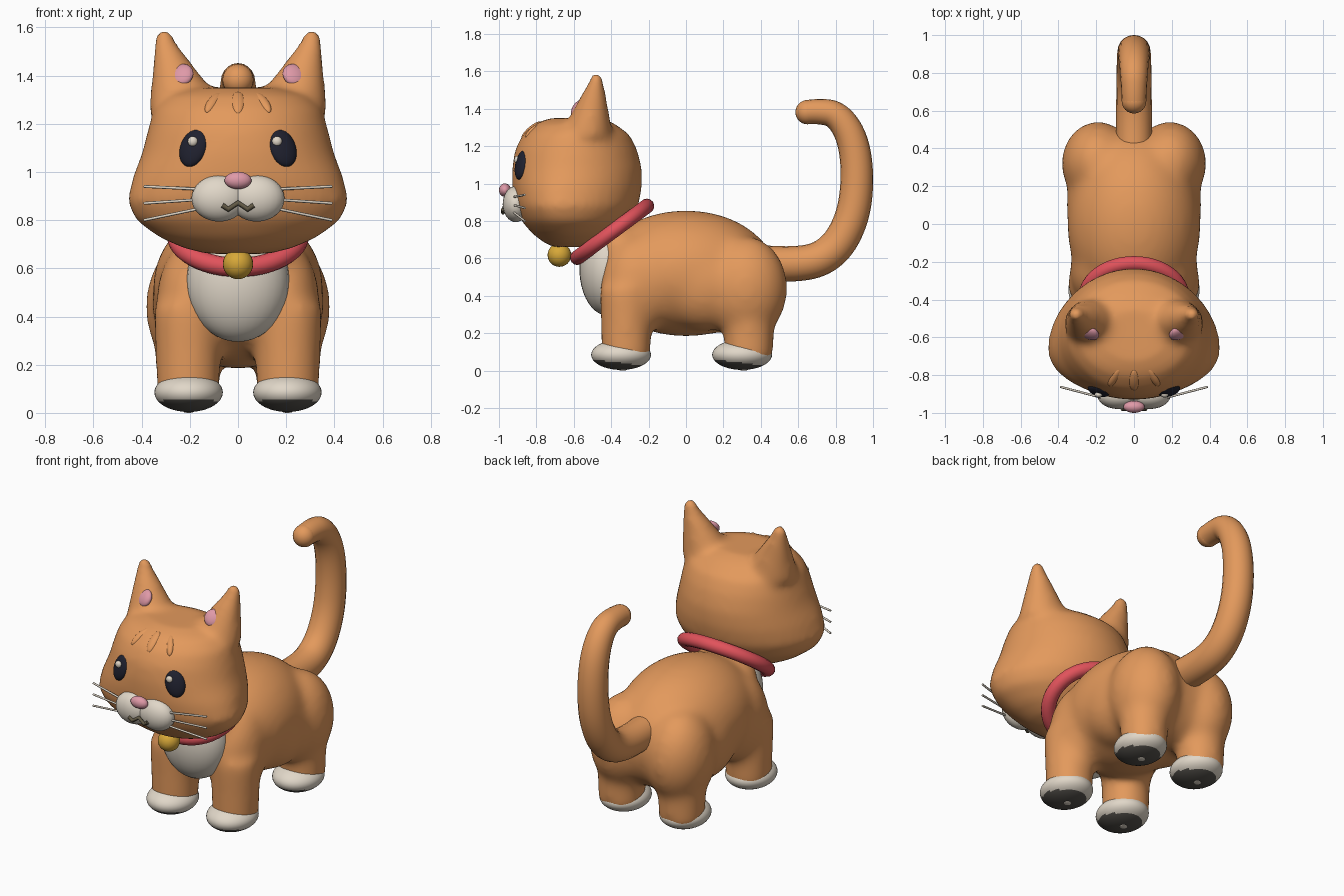
import bpy, bmesh, math
from mathutils import Matrix, Vector, Euler

if "Cube" in bpy.data.objects:
    bpy.data.objects.remove(bpy.data.objects["Cube"])


def material(name, r, g, b):
    m = bpy.data.materials.new(name)
    m.use_nodes = True
    m.diffuse_color = (r, g, b, 1)
    m.node_tree.nodes["Principled BSDF"].inputs["Base Color"].default_value = (r, g, b, 1)
    return m


ORANGE = material("orange fur", 0.77, 0.32, 0.107)
CREAM = material("cream fur", 0.75, 0.68, 0.58)
PINK = material("pink skin", 0.74, 0.32, 0.39)
RED = material("red collar", 0.75, 0.085, 0.105)
GOLD = material("gold bell", 0.68, 0.39, 0.04)
NAVY = material("dark eye", 0.014, 0.015, 0.028)
SOLE = material("dark sole", 0.09, 0.083, 0.072)
OLIVE = material("mouth line", 0.12, 0.10, 0.06)


def finish(name, bm, *mats):
    bmesh.ops.recalc_face_normals(bm, faces=bm.faces)
    for f in bm.faces:
        f.smooth = True
    mesh = bpy.data.meshes.new(name)
    bm.to_mesh(mesh)
    bm.free()
    for m in mats:
        mesh.materials.append(m)
    ob = bpy.data.objects.new(name, mesh)
    bpy.context.collection.objects.link(ob)
    return ob


def add_ball(bm, loc, radii, rot=(0, 0, 0), seg=24):
    angles = Euler([math.radians(a) for a in rot])
    bmesh.ops.create_uvsphere(bm, u_segments=seg, v_segments=seg * 2 // 3, radius=1,
                              matrix=Matrix.LocRotScale(Vector(loc), angles, Vector(radii)))


def ball(name, mat, loc, radii, rot=(0, 0, 0), seg=24):
    bm = bmesh.new()
    add_ball(bm, loc, radii, rot, seg)
    return finish(name, bm, mat)


def add_loft(bm, sections, seg=40):
    """Closed stack of egg-shaped rings: (centre, x radius, front radius, back radius)."""
    rings = []
    for c, rx, front, back in sections:
        rings.append([bm.verts.new((c[0] + rx * math.cos(a),
                                    c[1] + (back if math.sin(a) > 0 else front) * math.sin(a), c[2]))
                      for a in (math.tau * i / seg for i in range(seg))])
    for lo, hi in zip(rings, rings[1:]):
        for i in range(seg):
            j = (i + 1) % seg
            bm.faces.new((lo[i], lo[j], hi[j], hi[i]))
    bm.faces.new(rings[0][::-1])
    bm.faces.new(rings[-1])


def to_mesh(ob):
    bpy.ops.object.select_all(action='DESELECT')
    ob.select_set(True)
    bpy.context.view_layer.objects.active = ob
    bpy.ops.object.convert(target='MESH')


def blend(ob, rounds):
    """Fuse overlapping volumes into one soft skin."""
    r = ob.modifiers.new("fuse", 'REMESH')
    r.mode, r.voxel_size, r.use_smooth_shade = 'VOXEL', 0.018, True
    s = ob.modifiers.new("soften", 'SMOOTH')
    s.factor, s.iterations = 0.5, rounds
    to_mesh(ob)


def tube(name, mat, points, radius, radii=None, kind='NURBS', sides=4):
    cu = bpy.data.curves.new(name, 'CURVE')
    cu.dimensions, cu.bevel_depth, cu.bevel_resolution = '3D', radius, sides
    cu.use_fill_caps = True
    sp = cu.splines.new(kind)
    sp.points.add(len(points) - 1)
    for i, p in enumerate(points):
        sp.points[i].co = (*p, 1)
        sp.points[i].radius = radii[i] if radii else 1
    if kind == 'NURBS':
        sp.order_u, sp.use_endpoint_u, sp.resolution_u = 3, True, 8
    cu.materials.append(mat)
    ob = bpy.data.objects.new(name, cu)
    bpy.context.collection.objects.link(ob)
    to_mesh(ob)
    return ob


SIDES = ((1, "left"), (-1, "right"))

# Body with shoulders, haunches and legs
bm = bmesh.new()
add_ball(bm, (0, 0, 0.52), (0.355, 0.48, 0.338), seg=32)
add_ball(bm, (0, -0.36, 0.66), (0.22, 0.14, 0.13))
add_ball(bm, (0, 0.28, 0.47), (0.30, 0.22, 0.28))
for s, _ in SIDES:
    add_ball(bm, (s * 0.19, 0.32, 0.44), (0.195, 0.225, 0.28))
    add_ball(bm, (s * 0.17, 0.1, 0.46), (0.19, 0.26, 0.25))
    add_ball(bm, (s * 0.18, -0.25, 0.46), (0.16, 0.205, 0.26))
    for y in (-0.32, 0.335):
        add_loft(bm, [((s * 0.207, y, z), r, r, r) for z, r in ((0.05, 0.132), (0.25, 0.137), (0.45, 0.145))])
blend(finish("body", bm, ORANGE), 40)

# Chest patch
ball("chest", CREAM, (0, -0.42, 0.545), (0.213, 0.15, 0.25), seg=32)

# Head, broad at the cheeks, and ears: (height, half width, front, widest, back)
bm = bmesh.new()
profile = ((0.66, 0.13, -0.71, -0.60, -0.48), (0.685, 0.23, -0.76, -0.62, -0.43), (0.73, 0.33, -0.82, -0.64, -0.37),
           (0.80, 0.425, -0.88, -0.66, -0.30), (0.88, 0.46, -0.915, -0.67, -0.255), (0.98, 0.436, -0.93, -0.65, -0.235),
           (1.08, 0.398, -0.93, -0.62, -0.235), (1.18, 0.373, -0.915, -0.60, -0.26), (1.26, 0.35, -0.875, -0.59, -0.30),
           (1.32, 0.29, -0.81, -0.59, -0.38), (1.35, 0.18, -0.73, -0.58, -0.45))
add_loft(bm, [((0, mid, z), w, mid - front, back - mid) for z, w, front, mid, back in profile])
for s, _ in SIDES:
    add_loft(bm, [((s * 0.205, -0.53, 1.25), 0.165, 0.15, 0.14), ((s * 0.306, -0.48, 1.55), 0.04, 0.04, 0.04)])
    add_ball(bm, (s * 0.306, -0.48, 1.555), (0.04, 0.04, 0.04))
blend(finish("head", bm, ORANGE), 18)

# Tail
tube("tail", ORANGE, [(0, 0.42, 0.575), (0, 0.62, 0.56), (0, 0.79, 0.63), (0, 0.892, 0.81), (0, 0.92, 1.03),
                      (0, 0.895, 1.24), (0, 0.81, 1.373), (0, 0.70, 1.388), (0, 0.65, 1.382)],
     0.09, [1.05, 1.05, 1.03, 1, 0.97, 0.92, 0.82, 0.74, 0.72], sides=8)
ball("tail_tip", ORANGE, (0, 0.65, 1.382), (0.065, 0.065, 0.065))

# Paws with dark soles that rise towards the toes
for s, side in SIDES:
    for y, end in ((-0.347, "front"), (0.3, "hind")):
        bm = bmesh.new()
        add_ball(bm, (s * 0.205, y, 0.085), (0.142, 0.16, 0.081), seg=40)
        for f in bm.faces:
            c = f.calc_center_median()
            f.material_index = int(c.z < 0.042 - 0.12 * (c.y - y))
        finish(f"{end}_{side}_paw", bm, CREAM, SOLE)
        ball(f"{end}_{side}_paw_pad", CREAM, (s * 0.205, y + 0.01, 0.005), (0.022, 0.022, 0.005), seg=12)

# Collar and bell
bpy.ops.mesh.primitive_torus_add(major_radius=0.235, minor_radius=0.04, major_segments=48, minor_segments=14,
                                 location=(0, -0.395, 0.742), rotation=(math.radians(36.5), 0, 0))
collar = bpy.context.object
collar.name = "collar"
collar.scale = (1.08, 0.985, 1)
collar.data.materials.append(RED)
bpy.ops.object.shade_smooth()
ball("bell", GOLD, (0, -0.677, 0.618), (0.063, 0.063, 0.063))

# Face
ball("nose", PINK, (0, -0.968, 0.965), (0.056, 0.032, 0.036))
ball("middle_forehead_stripe", ORANGE, (0, -0.825, 1.285), (0.031, 0.022, 0.07), (-50, 0, 0))
for s, side in SIDES:
    ball(f"{side}_muzzle", CREAM, (s * 0.078, -0.91, 0.89), (0.115, 0.07, 0.096))
    ball(f"{side}_eye", NAVY, (s * 0.185, -0.88, 1.1), (0.058, 0.028, 0.082), (-15, s * -15, s * 25))
    ball(f"{side}_eye_glint", CREAM, (s * 0.175 - 0.013, -0.904, 1.127), (0.021, 0.015, 0.021), seg=12)
    ball(f"{side}_inner_ear", PINK, (s * 0.235, -0.578, 1.402), (0.052, 0.025, 0.052), (-35, s * 25, s * 5))
    ball(f"{side}_forehead_stripe", ORANGE, (s * 0.1, -0.808, 1.285), (0.027, 0.022, 0.07), (-45, s * -38, 0))
    for i, (z0, z1) in enumerate(((0.928, 0.94), (0.886, 0.87), (0.85, 0.80))):
        tube(f"{side}_whisker_{i + 1}", CREAM, [(s * 0.15, -0.925, z0), (s * 0.39, -0.862, z1)],
             0.006, kind='POLY', sides=2)

# Mouth line
tube("mouth", OLIVE, [(-0.065, -0.978, 0.862), (-0.04, -0.978, 0.845), (0, -0.972, 0.872),
                      (0.04, -0.978, 0.845), (0.065, -0.978, 0.862)], 0.011, kind='POLY', sides=2)
